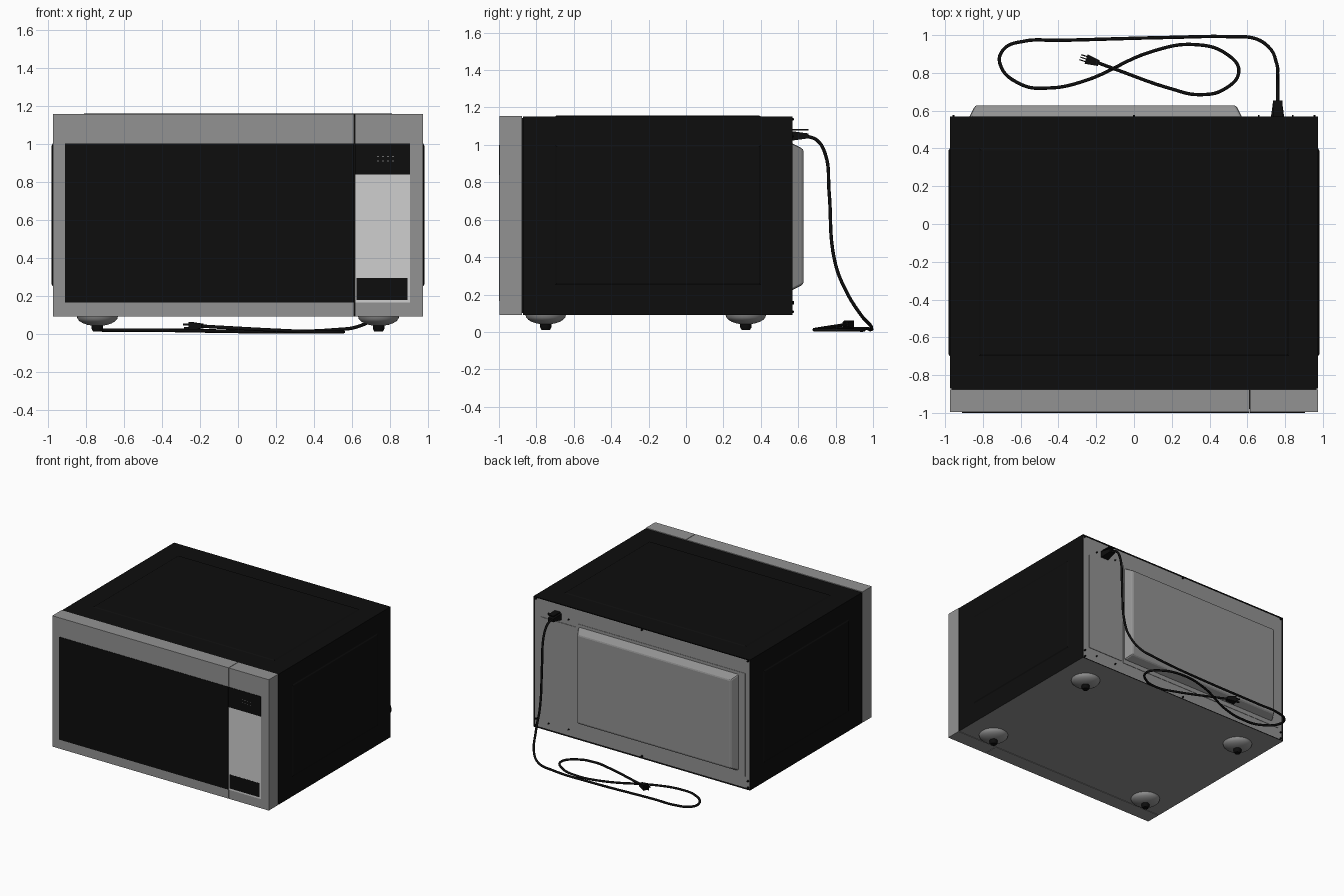
import bpy, bmesh, math
from mathutils import Vector, Matrix

cube = bpy.data.objects.get("Cube")
if cube:
    bpy.data.objects.remove(cube, do_unlink=True)


def material(name, r, g, b):
    m = bpy.data.materials.new(name)
    m.use_nodes = True
    m.diffuse_color = (r, g, b, 1)
    m.node_tree.nodes["Principled BSDF"].inputs["Base Color"].default_value = (r, g, b, 1)
    return m


BLACK = material("black", 0.004, 0.004, 0.004)
STEEL = material("steel grey", 0.29, 0.29, 0.29)
SILVER = material("light silver", 0.62, 0.62, 0.62)


def finish(name, bm, *mats):
    mesh = bpy.data.meshes.new(name)
    bmesh.ops.recalc_face_normals(bm, faces=bm.faces)
    bm.to_mesh(mesh)
    bm.free()
    obj = bpy.data.objects.new(name, mesh)
    bpy.context.collection.objects.link(obj)
    for m in mats:
        mesh.materials.append(m)
    return obj


def box_mesh(x, y, z):
    """Box from (low, high) ranges."""
    bm = bmesh.new()
    bmesh.ops.create_cube(bm, size=1)
    for v in bm.verts:
        v.co = Vector(r[0] if c < 0 else r[1] for c, r in zip(v.co, (x, y, z)))
    return bm


def box(name, x, y, z, mat):
    return finish(name, box_mesh(x, y, z), mat)


def raised_panel(name, x, y, z, axis, side, slope, mat):
    """Box whose outer face is narrowed to leave sloping borders."""
    bm = box_mesh(x, y, z)
    mid = [sum(r) / 2 for r in (x, y, z)]
    for v in bm.verts:
        if (v.co[axis] - mid[axis]) * side > 0:
            for k in range(3):
                if k != axis:
                    v.co[k] -= math.copysign(slope, v.co[k] - mid[k])
    return finish(name, bm, mat)


def lathe(name, profile, loc, mat, steps=32):
    bm = bmesh.new()
    vs = [bm.verts.new((r, 0, z)) for r, z in profile]
    edges = [bm.edges.new(p) for p in zip(vs, vs[1:])]
    bmesh.ops.spin(bm, geom=vs + edges, cent=(0, 0, 0), axis=(0, 0, 1),
                   angle=math.tau, steps=steps)
    bmesh.ops.remove_doubles(bm, verts=bm.verts, dist=0.0001)
    obj = finish(name, bm, mat)
    obj.location = loc
    bpy.context.view_layer.objects.active = obj
    for o in bpy.context.selected_objects:
        o.select_set(False)
    obj.select_set(True)
    bpy.ops.object.shade_smooth_by_angle(angle=math.radians(35))
    return obj


# Cabinet shell: black outside, grey floor, grey back panel inside a black rim
W, LOW, TOP, FRONT, BACK = 0.975, 0.09, 1.152, -0.872, 0.57
bm = box_mesh((-W, W), (FRONT, BACK), (LOW, TOP))
bm.normal_update()
floor = [f for f in bm.faces if f.normal.z < -0.9]
rear = [f for f in bm.faces if f.normal.y > 0.9]
bmesh.ops.inset_individual(bm, faces=rear, thickness=0.014)
bmesh.ops.translate(bm, verts=rear[0].verts, vec=(0, -0.006, 0))
for f in floor + rear:
    f.material_index = 1
finish("cabinet_shell", bm, BLACK, STEEL)

# Shallow embossed panels on the sides and top
for name, s in (("left_emboss", 1), ("right_emboss", -1)):
    raised_panel(name, sorted((s * W, s * (W + 0.006))), (-0.7, 0.4), (0.25, 1.0),
                 0, s, 0.01, BLACK)
raised_panel("top_emboss", (-0.82, 0.82), (-0.7, 0.4), (TOP, TOP + 0.006), 2, 1, 0.01, BLACK)

# Front: door and control section divided by a narrow gap
SPLIT, FACE = 0.613, -0.996
box("door_frame", (-W, SPLIT - 0.002), (FACE, -0.877), (LOW, 1.155), STEEL)
box("control_frame", (SPLIT + 0.002, W), (FACE, -0.877), (LOW, 1.155), STEEL)
box("front_gap_filler", (-W + 0.01, W - 0.01), (-0.98, FRONT), (LOW + 0.01, 1.145), BLACK)
box("door_window", (-0.91, SPLIT - 0.002), (-1.0, FACE), (0.165, 1.0), BLACK)
box("display", (SPLIT + 0.002, 0.905), (-1.0, FACE), (0.838, 1.0), BLACK)
box("keypad", (SPLIT + 0.002, 0.905), (-0.999, FACE), (0.165, 0.838), SILVER)
box("door_button", (0.624, 0.893), (-1.0, FACE), (0.178, 0.292), BLACK)
for i in range(8):
    x = 0.735 + 0.026 * (i % 4)
    z = 0.905 + 0.024 * (i // 4)
    box("display_mark", (x, x + 0.005), (-1.001, -1.0), (z, z + 0.005), SILVER)

# Back: bulging cover with sloped borders, flat service panel and screws
cover = raised_panel("rear_cover", (-0.875, 0.575), (0.56, 0.628), (0.22, 1.012),
                     1, 1, 0.034, STEEL)
bev = cover.modifiers.new("soft_edges", "BEVEL")
bev.width, bev.segments, bev.angle_limit = 0.012, 2, math.radians(25)
box("rear_ledge", (-0.93, 0.58), (0.56, 0.567), (0.19, 1.03), STEEL)
box("service_panel", (0.595, 0.91), (0.56, 0.568), (0.2, 1.0), STEEL)


def screw(x, z, r=0.008):
    bm = bmesh.new()
    bmesh.ops.create_cone(bm, cap_ends=True, segments=10, radius1=r, radius2=r * 0.6,
                          depth=0.016,
                          matrix=Matrix.Translation((x, 0.57, z)) @ Matrix.Rotation(-math.pi / 2, 4, "X"))
    finish("screw", bm, BLACK)


for x in (-0.955, 0, 0.955):
    for z in (0.108, 1.137):
        screw(x, z)
for x in (0.66, 0.84):
    for z in (0.15, 1.045):
        screw(x, z, 0.006)
for s in (-1, 1):
    screw(s * 0.955, 0.16)

# Feet: shallow domes with black rubber pegs
for x in (-0.74, 0.74):
    for y in (-0.75, 0.32):
        dome = [(0.108 * math.cos(a), LOW - 0.05 * math.sin(a))
                for a in (math.radians(d) for d in range(0, 91, 15))]
        lathe("foot_dome", dome, (x, y, 0), STEEL)
        lathe("foot_peg", [(0, 0.05), (0.03, 0.05), (0.03, 0.024), (0.022, 0.01), (0, 0.01)],
              (x, y, 0), BLACK, 20)

# Cord outlet: tapered strain relief with a thin clip above it
raised_panel("cord_relief", (0.724, 0.796), (0.56, 0.655), (1.022, 1.074), 1, 1, 0.013, BLACK)
box("cord_clip", (0.735, 0.785), (0.56, 0.655), (1.078, 1.085), BLACK)

# Power cord: drops from the outlet and loops on the ground
path = [(0.76, 0.64, 1.048), (0.76, 0.70, 1.025), (0.76, 0.745, 0.95), (0.76, 0.765, 0.75),
        (0.76, 0.795, 0.38), (0.755, 0.85, 0.23), (0.71, 0.94, 0.085), (0.64, 0.982, 0.04),
        (0.5, 0.992, 0.02), (0.2, 0.988, 0.012), (-0.4, 0.972, 0.018), (-0.58, 0.968, 0.018),
        (-0.69, 0.925, 0.018), (-0.71, 0.85, 0.018), (-0.6, 0.74, 0.018), (-0.45, 0.72, 0.018),
        (-0.27, 0.755, 0.015), (0.1, 0.915, 0.01), (0.32, 0.95, 0.01), (0.49, 0.9, 0.01),
        (0.555, 0.81, 0.01), (0.48, 0.715, 0.01), (0.34, 0.685, 0.012), (0.2, 0.715, 0.018),
        (-0.1, 0.82, 0.034), (-0.2, 0.857, 0.04)]
curve = bpy.data.curves.new("power_cord", "CURVE")
curve.dimensions = "3D"
curve.bevel_depth, curve.bevel_resolution, curve.resolution_u = 0.009, 2, 8
curve.use_fill_caps = True
spline = curve.splines.new("BEZIER")
spline.bezier_points.add(len(path) - 1)
for p, co in zip(spline.bezier_points, path):
    p.co = co
    p.handle_left_type = p.handle_right_type = "AUTO"
curve.materials.append(BLACK)
bpy.context.collection.objects.link(bpy.data.objects.new("power_cord", curve))

# Plug with three prongs, turned to follow the cord
turn = Matrix.Translation((-0.225, 0.864, 0.04)) @ Matrix.Rotation(math.radians(-18), 4, "Z")
plug = raised_panel("plug", (-0.03, 0.04), (-0.026, 0.026), (-0.022, 0.022), 0, 1, 0.01, BLACK)
plug.matrix_world = turn
for y, z in ((-0.014, 0.008), (0.014, 0.008), (0, -0.01)):
    prong = box("plug_prong", (-0.062, -0.03), (y - 0.003, y + 0.003), (z - 0.005, z + 0.005), BLACK)
    prong.matrix_world = turn
